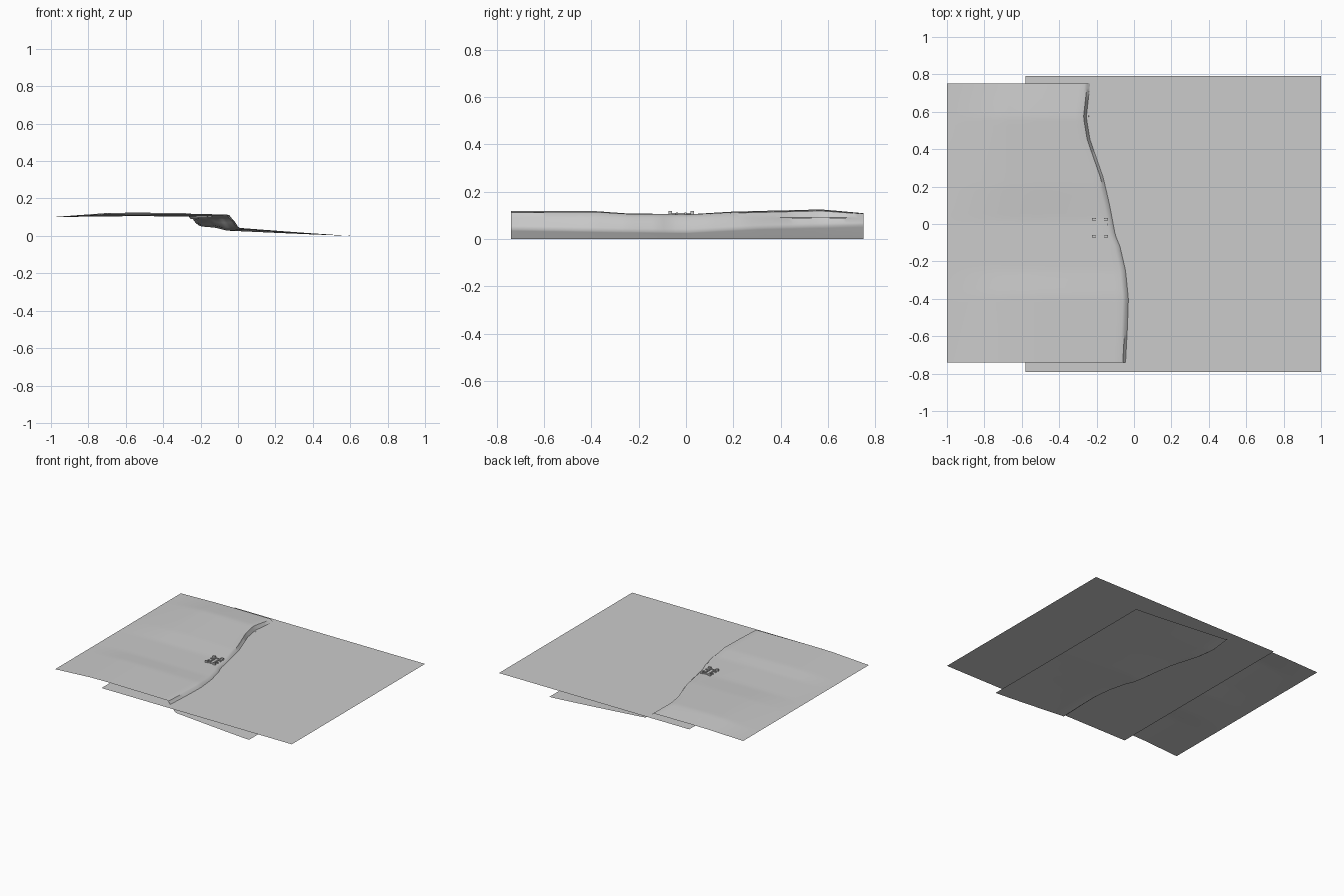
import bpy, bmesh, math
from mathutils import Vector

old = bpy.data.objects.get("Cube")
if old:
    bpy.data.objects.remove(old)


def make_material(name, rgb):
    m = bpy.data.materials.new(name)
    m.use_nodes = True
    m.diffuse_color = (*rgb, 1)
    m.node_tree.nodes["Principled BSDF"].inputs["Base Color"].default_value = (*rgb, 1)
    return m


GREY = make_material("plain grey", (0.6, 0.6, 0.6))


def finish(bm, name):
    mesh = bpy.data.meshes.new(name)
    bm.to_mesh(mesh)
    bm.free()
    obj = bpy.data.objects.new(name, mesh)
    bpy.context.collection.objects.link(obj)
    mesh.materials.append(GREY)
    return obj


def curve(points, t):
    """Piecewise-linear value through (t, value) points."""
    for (a, va), (b, vb) in zip(points, points[1:]):
        if t <= b:
            return va + (vb - va) * max(0, (t - a) / (b - a))
    return points[-1][1]


# Water sheet
WATER_Z = 0.09
bm = bmesh.new()
corners = [(-0.58, -0.79), (1, -0.79), (1, 0.79), (-0.58, 0.79)]
bm.faces.new([bm.verts.new((x, y, WATER_Z)) for x, y in corners])
finish(bm, "water_sheet")

# Coast shape: shoreline, plateau crest and cliff foot along y; rise along x
SHORE = [(-0.74, -0.045), (-0.55, -0.035), (-0.4, -0.03), (-0.25, -0.045),
         (-0.12, -0.075), (-0.06, -0.1), (0.1, -0.13), (0.25, -0.165),
         (0.45, -0.235), (0.57, -0.255), (0.75, -0.235)]
CREST = [(-0.74, 0.119), (-0.38, 0.118), (-0.25, 0.108), (0.02, 0.105),
         (0.2, 0.116), (0.57, 0.125), (0.63, 0.12), (0.75, 0.109)]
FOOT = [(-0.74, 0.04), (-0.3, 0.032), (0, 0.028), (0.3, 0.045), (0.75, 0.058)]
RISE = [(-1, 0), (-0.7, 0.9), (-0.55, 1), (-0.1, 0.8)]
# Cliff lip and face: offset from the shore, height share from foot to plateau
CLIFF = [(-0.015, 0.95), (0, None), (0.012, 0.55), (0.03, 0.2), (0.05, 0)]


def plateau(x, y):
    return 0.1 + (curve(CREST, y) - 0.1) * curve(RISE, x)


def profile(y):
    shore, foot = curve(SHORE, y), curve(FOOT, y)
    edge = shore - 0.03
    xs = [-1 + (edge + 1) * i / 24 for i in range(25)]
    pts = [(x, plateau(x, y)) for x in xs]
    top = pts[-1][1]
    for dx, share in CLIFF:
        z = WATER_Z if share is None else foot + (top - foot) * share
        pts.append((shore + dx, z))
    start = shore + 0.05
    for i in range(1, 9):
        t = i / 8
        pts.append((start + (0.61 - start) * t, foot * (1 - t) ** 1.1))
    return pts


# Land: plateau, cliff and seabed as one continuous surface
bm = bmesh.new()
ROWS = 60
grid = []
for j in range(ROWS + 1):
    y = -0.74 + 1.49 * j / ROWS
    grid.append([bm.verts.new((x, y, z)) for x, z in profile(y)])
for low, high in zip(grid, grid[1:]):
    for i in range(len(low) - 1):
        bm.faces.new((low[i], low[i + 1], high[i + 1], high[i]))
land = finish(bm, "land")
bpy.context.view_layer.objects.active = land
land.select_set(True)
bpy.ops.object.shade_smooth_by_angle(angle=math.radians(40))
land.select_set(False)


# Ruin on the headland: two long walls, cross walls and corner posts
def block(bm, x, y, sx, sy, height):
    made = bmesh.ops.create_cube(bm, size=1)["verts"]
    for v in made:
        v.co = Vector((x + v.co.x * sx, y + v.co.y * sy, 0.1 + (v.co.z + 0.5) * height))


bm = bmesh.new()
CX, CY = -0.182, -0.02
for sx in (-1, 1):
    block(bm, CX + sx * 0.017, CY, 0.009, 0.084, 0.011)
    for sy in (-1, 1):
        block(bm, CX + sx * 0.032, CY + sy * 0.046, 0.02, 0.014, 0.018)
        block(bm, CX + sx * 0.038, CY + sy * 0.018, 0.01, 0.01, 0.012)
for sy in (-1, 1):
    block(bm, CX, CY + sy * 0.042, 0.046, 0.008, 0.01)
finish(bm, "ruin")
